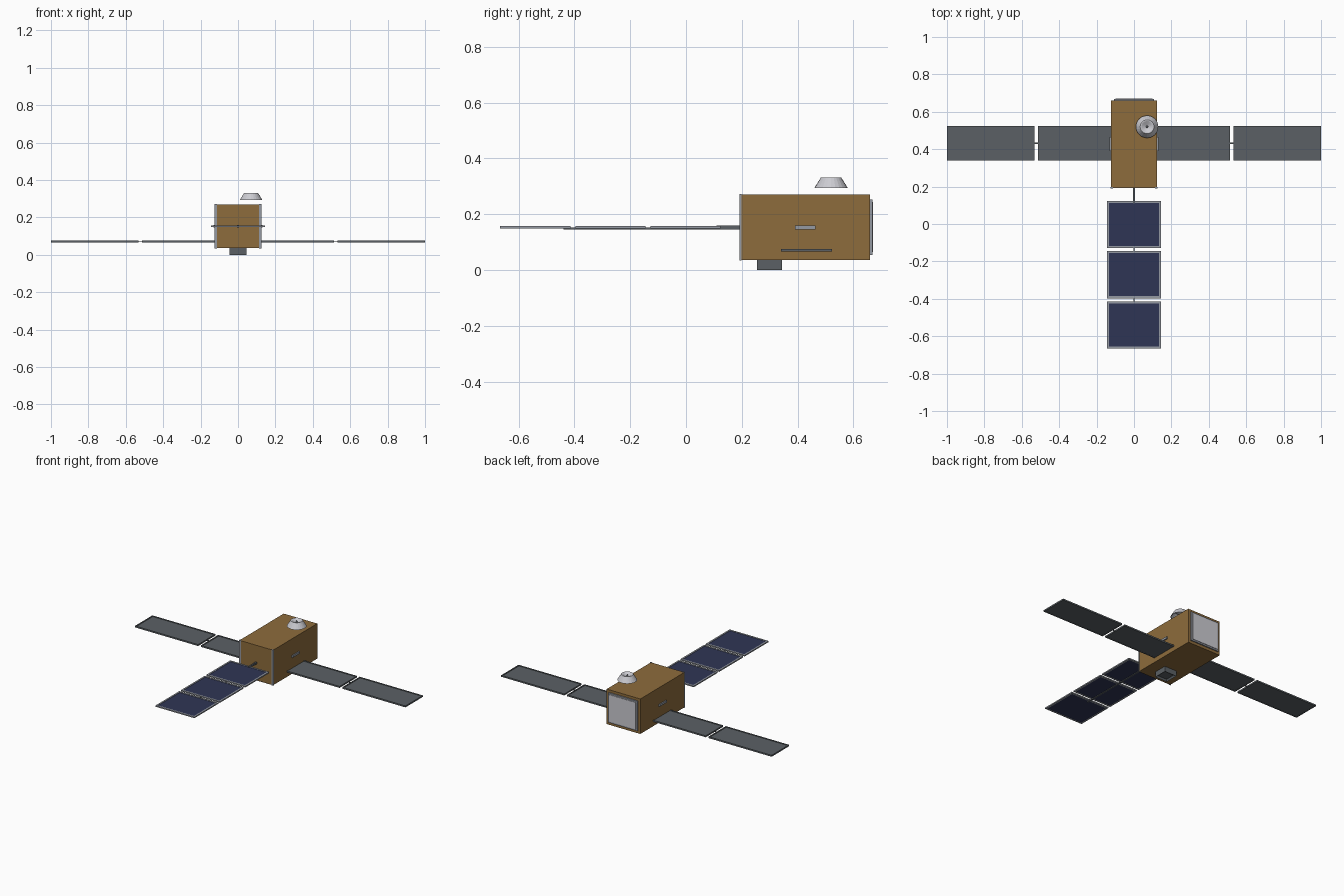
import bpy, bmesh, math

if "Cube" in bpy.data.objects:
    bpy.data.objects.remove(bpy.data.objects["Cube"])


def mat(name, rgb):
    m = bpy.data.materials.new(name)
    m.diffuse_color = (*rgb, 1)
    m.use_nodes = True
    m.node_tree.nodes["Principled BSDF"].inputs["Base Color"].default_value = m.diffuse_color
    return m


GOLD = mat("gold foil", (0.27, 0.15, 0.045))
BLUE = mat("solar blue", (0.028, 0.036, 0.09))
GREY = mat("dark grey", (0.105, 0.118, 0.13))
STEEL = mat("steel grey", (0.30, 0.32, 0.36))
WHITE = mat("light grey", (0.60, 0.60, 0.64))


def finish(name, bm, m):
    bmesh.ops.recalc_face_normals(bm, faces=bm.faces)
    me = bpy.data.meshes.new(name)
    bm.to_mesh(me)
    bm.free()
    me.materials.append(m)
    ob = bpy.data.objects.new(name, me)
    bpy.context.collection.objects.link(ob)
    return ob


def box(name, x, y, z, m):
    """Box from (min, max) ranges."""
    bm = bmesh.new()
    bmesh.ops.create_cube(bm, size=1)
    for v in bm.verts:
        v.co = [r[0] if c < 0 else r[1] for c, r in zip(v.co, (x, y, z))]
    return finish(name, bm, m)


def frame(name, x, y, z, w, m):
    """Four border rails around a flat panel."""
    box(name + "_rail_left", (x[0], x[0] + w), y, z, m)
    box(name + "_rail_right", (x[1] - w, x[1]), y, z, m)
    box(name + "_rail_front", (x[0] + w, x[1] - w), (y[0], y[0] + w), z, m)
    box(name + "_rail_back", (x[0] + w, x[1] - w), (y[1] - w, y[1]), z, m)


# Main body with trimmed front corners
box("body", (-0.124, 0.124), (0.193, 0.66), (0.036, 0.27), GOLD)
for s in (-1, 1):
    box("front_corner_trim", sorted((s * 0.113, s * 0.126)), (0.191, 0.199), (0.034, 0.272), STEEL)
    # Side hub
    box("side_hub", sorted((s * 0.12, s * 0.132)), (0.39, 0.465), (0.146, 0.16), STEEL)

# Rear radiator plate
box("rear_plate_border", (-0.108, 0.108), (0.658, 0.668), (0.054, 0.253), STEEL)
box("rear_plate", (-0.098, 0.098), (0.66, 0.671), (0.064, 0.243), WHITE)

# Underside instrument: box with a recessed opening
bm = bmesh.new()
bmesh.ops.create_cube(bm, size=1)
for v in bm.verts:
    v.co = (v.co.x * 0.09, 0.30 + v.co.y * 0.09, 0.019 + v.co.z * 0.038)
bm.normal_update()
low = [f for f in bm.faces if f.normal.z < -0.5]
bmesh.ops.inset_region(bm, faces=low, thickness=0.01)
for v in low[0].verts:
    v.co.z += 0.012
finish("underside_instrument", bm, GREY)

# Side wings: two framed panels on each side
for s in (-1, 1):
    for i, (a, b) in enumerate(((0.05, 0.513), (0.533, 1.0))):
        x = sorted((s * a, s * b))
        box("side_wing_panel", (x[0] + 0.002, x[1] - 0.002), (0.342, 0.522), (0.067, 0.073), GREY)
        frame("side_wing", x, (0.34, 0.524), (0.066, 0.076), 0.008, GREY)
    box("side_wing_hinge", sorted((s * 0.05, s * 0.54)), (0.429, 0.435), (0.068, 0.072), GREY)

# Front array: three framed solar panels on a thin boom
for i in range(3):
    y = (-0.128 - 0.269 * i, 0.124 - 0.269 * i)
    box("solar_panel", (-0.14, 0.14), (y[0] + 0.004, y[1] - 0.004), (0.150, 0.155), BLUE)
    frame("solar_panel", (-0.144, 0.144), y, (0.149, 0.157), 0.011, STEEL)
box("boom", (-0.004, 0.004), (-0.44, 0.2), (0.146, 0.152), GREY)
box("boom_root", (-0.005, 0.005), (0.11, 0.2), (0.147, 0.159), GREY)

# Dish: conical shell, closed on top by a shallow dip, open below
bm = bmesh.new()
n = 24
rings = []
for r, z in ((0.06, 0.294), (0.037, 0.331), (0.031, 0.331), (0.004, 0.316),
             (0.004, 0.313), (0.031, 0.327), (0.056, 0.294)):
    rings.append([bm.verts.new((0.07 + r * math.cos(2 * math.pi * k / n),
                                0.52 + r * math.sin(2 * math.pi * k / n), z)) for k in range(n)])
for a, b in zip(rings, rings[1:] + rings[:1]):
    for k in range(n):
        bm.faces.new((a[k], a[(k + 1) % n], b[(k + 1) % n], b[k]))
finish("dish", bm, WHITE)

# Dish feed: small tip in the dip
bm = bmesh.new()
bmesh.ops.create_cone(bm, cap_ends=True, segments=12, radius1=0.008, radius2=0.002, depth=0.018)
bmesh.ops.translate(bm, verts=bm.verts, vec=(0.07, 0.52, 0.321))
finish("dish_feed", bm, STEEL)
